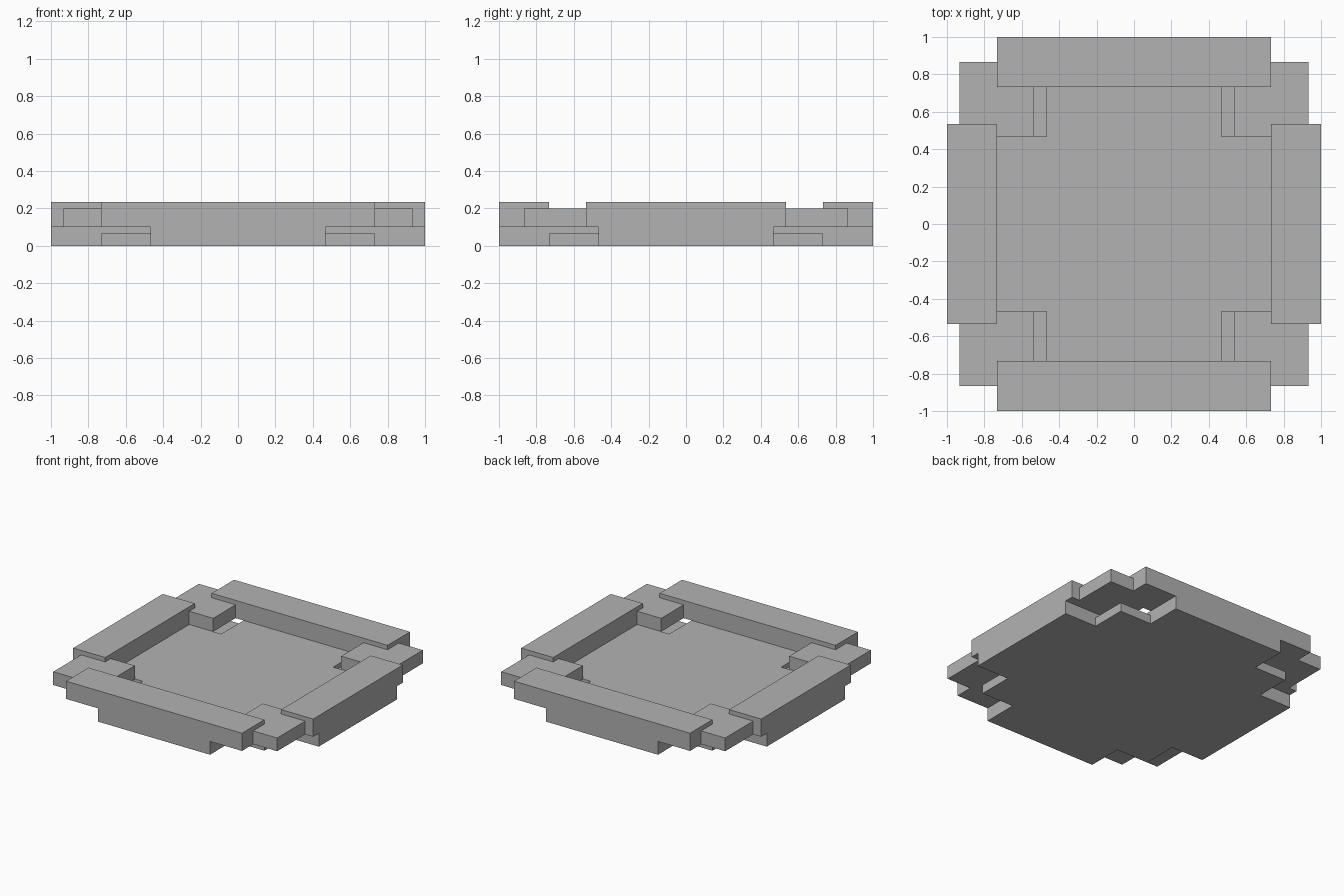
import bpy
import bmesh

cube = bpy.data.objects.get("Cube")
if cube:
    bpy.data.objects.remove(cube, do_unlink=True)

U = 1 / 15  # module size; all dimensions below are in modules

grey = bpy.data.materials.new("mid_grey")
grey.use_nodes = True
COLOUR = (0.448, 0.448, 0.448, 1)
grey.diffuse_color = COLOUR
grey.node_tree.nodes["Principled BSDF"].inputs["Base Color"].default_value = COLOUR


def prism(name, outline, z0, z1):
    """Extrude a flat outline between two heights."""
    bm = bmesh.new()
    base = bm.faces.new([bm.verts.new((x * U, y * U, z0 * U)) for x, y in outline])
    top = bmesh.ops.extrude_face_region(bm, geom=[base])["geom"]
    verts = [v for v in top if isinstance(v, bmesh.types.BMVert)]
    bmesh.ops.translate(bm, verts=verts, vec=(0, 0, (z1 - z0) * U))
    bmesh.ops.recalc_face_normals(bm, faces=bm.faces)
    mesh = bpy.data.meshes.new(name)
    bm.to_mesh(mesh)
    bm.free()
    mesh.materials.append(grey)
    obj = bpy.data.objects.new(name, mesh)
    bpy.context.collection.objects.link(obj)
    return obj


def box(name, x0, x1, y0, y1, z0, z1):
    return prism(name, [(x0, y0), (x1, y0), (x1, y1), (x0, y1)], z0, z1)


# Cross-shaped floor slab reaching out under the walls
INNER, OUTER = 7, 15
prism("floor_slab", [
    (INNER, -OUTER), (INNER, -INNER), (OUTER, -INNER), (OUTER, INNER),
    (INNER, INNER), (INNER, OUTER), (-INNER, OUTER), (-INNER, INNER),
    (-OUTER, INNER), (-OUTER, -INNER), (-INNER, -INNER), (-INNER, -OUTER)], 0, 1.5)

# Raised walls, overhanging the slab at both ends
for side, s in (("front", -1), ("back", 1)):
    box(side + "_wall", -11, 11, *sorted((11 * s, 15 * s)), 1.5, 3.5)
for side, s in (("right", -1), ("left", 1)):
    box(side + "_wall", *sorted((11 * s, 15 * s)), -8, 8, 1.5, 3.5)

# Corners: a thin recessed floor pad with a block floating just above it
for x_name, sx in (("right", -1), ("left", 1)):
    for y_name, sy in (("front", -1), ("back", 1)):
        label = y_name + "_" + x_name
        box(label + "_floor_pad", *sorted((7 * sx, 11 * sx)),
            *sorted((7 * sy, 11 * sy)), 0, 1)
        box(label + "_corner_block", *sorted((8 * sx, 14 * sx)),
            *sorted((7 * sy, 13 * sy)), 1.5, 3)
